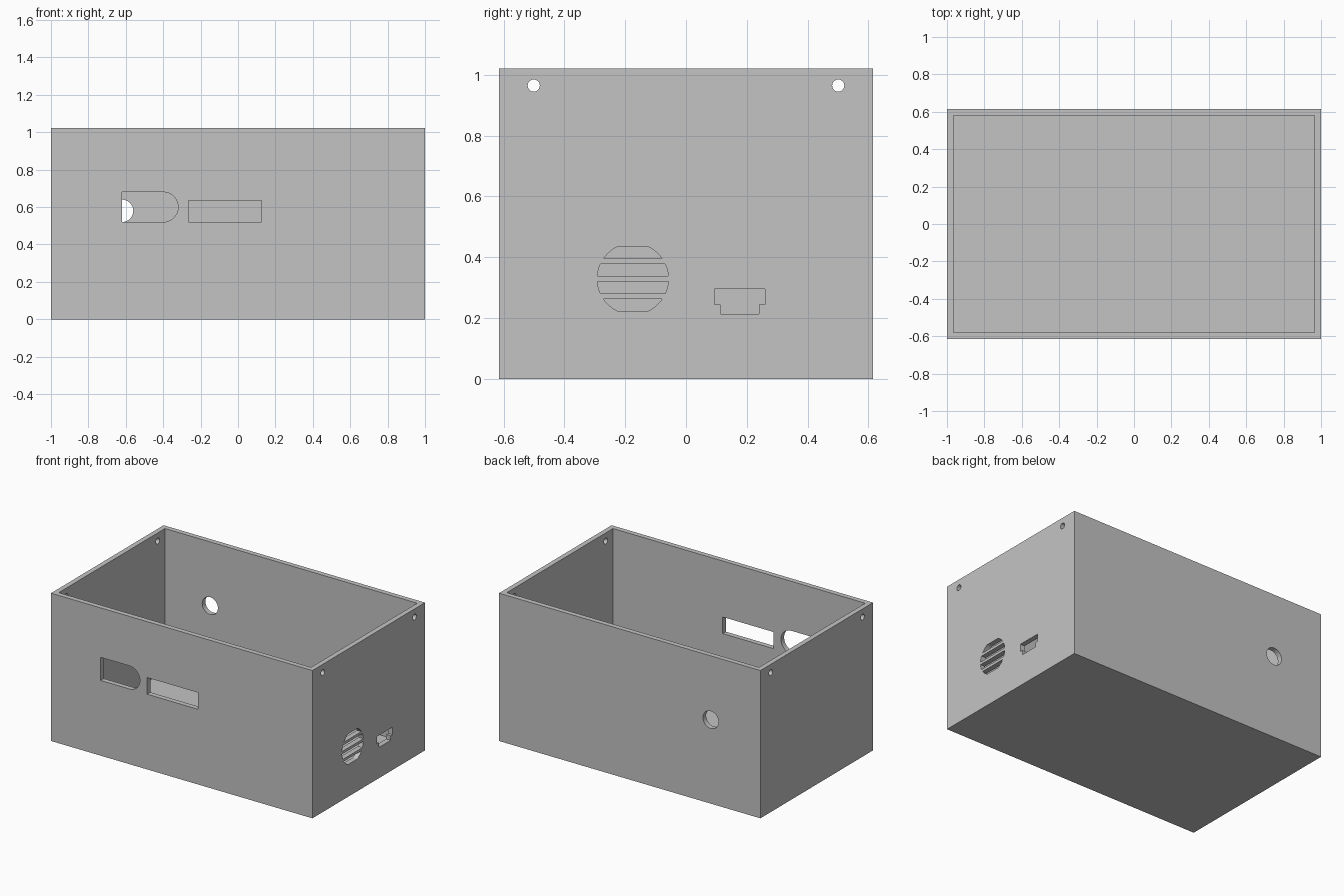
import bpy, bmesh, math

if "Cube" in bpy.data.objects:
    bpy.data.objects.remove(bpy.data.objects["Cube"])

W, D, H, T = 1.0, 0.615, 1.022, 0.035   # half width, half depth, height, wall

grey = bpy.data.materials.new("plain grey")
grey.diffuse_color = (0.55, 0.55, 0.55, 1)
grey.use_nodes = True
grey.node_tree.nodes["Principled BSDF"].inputs["Base Color"].default_value = grey.diffuse_color


def arc(cx, cz, r, a0, a1, n):
    """Points on an arc, angles in radians, both ends included."""
    return [(cx + r * math.cos(a0 + (a1 - a0) * i / n),
             cz + r * math.sin(a0 + (a1 - a0) * i / n)) for i in range(n + 1)]


def circle(cx, cz, r, n=32):
    return arc(cx, cz, r, 0, 2 * math.pi, n)[:-1]


def rect(u0, u1, v0, v1):
    return [(u0, v0), (u1, v0), (u1, v1), (u0, v1)]


def prism(name, profile, axis, lo, hi):
    """Extrude a (horizontal, vertical) profile along an axis from lo to hi."""
    place = {"x": lambda u, v, w: (w, u, v),
             "y": lambda u, v, w: (u, w, v),
             "z": lambda u, v, w: (u, v, w)}[axis]
    bm = bmesh.new()
    a = [bm.verts.new(place(u, v, lo)) for u, v in profile]
    b = [bm.verts.new(place(u, v, hi)) for u, v in profile]
    bm.faces.new(a)
    bm.faces.new(b)
    for i in range(len(a)):
        j = (i + 1) % len(a)
        bm.faces.new((a[i], a[j], b[j], b[i]))
    bmesh.ops.recalc_face_normals(bm, faces=bm.faces)
    mesh = bpy.data.meshes.new(name)
    bm.to_mesh(mesh)
    bm.free()
    mesh.materials.append(grey)
    ob = bpy.data.objects.new(name, mesh)
    bpy.context.collection.objects.link(ob)
    return ob


# Open-topped enclosure
case = prism("enclosure", rect(-W, W, -D, D), "z", 0, H)
cutters = [prism("cavity", rect(T - W, W - T, T - D, D - T), "z", T, H + 0.1)]

# Front wall: round-ended slot and display window
front = (-D - 0.05, -D + T + 0.05)
slot = [(-0.62, 0.68), (-0.62, 0.52)] + arc(-0.40, 0.60, 0.08, -math.pi / 2, math.pi / 2, 20)
cutters.append(prism("round_end_slot", slot, "y", *front))
cutters.append(prism("display_window", rect(-0.265, 0.125, 0.52, 0.635), "y", *front))

# Back wall: cable hole
cutters.append(prism("cable_hole", circle(-0.62, 0.58, 0.06), "y", D - T - 0.05, D + 0.05))

# Right wall: speaker grille of four slots clipped to a circle
right = (W - T - 0.05, W + 0.05)
cy, cz, r = -0.175, 0.329, 0.117
for i in range(4):
    lo = -0.1055 + i * 0.0573
    a0, a1 = math.asin(lo / r), math.asin((lo + 0.039) / r)
    profile = arc(cy, cz, r, a0, a1, 6) + arc(cy, cz, r, math.pi - a1, math.pi - a0, 6)
    cutters.append(prism("grille_slot", profile, "x", *right))

# Right wall: stepped connector port
port = [(0.113, 0.213), (0.24, 0.213), (0.24, 0.244), (0.26, 0.244),
        (0.26, 0.296), (0.093, 0.296), (0.093, 0.244), (0.113, 0.244)]
cutters.append(prism("connector_port", port, "x", *right))

# Lid screw holes through both end walls
for s in (-1, 1):
    for side in (-1, 1):
        x = side * (W - T / 2)
        cutters.append(prism("screw_hole", circle(s * 0.501, 0.965, 0.02, 24), "x",
                             x - 0.06, x + 0.06))

# Cut every opening
for c in cutters:
    c.hide_render = True
    c.hide_set(True)
    m = case.modifiers.new(c.name, "BOOLEAN")
    m.operation = "DIFFERENCE"
    m.solver = "EXACT"
    m.object = c
